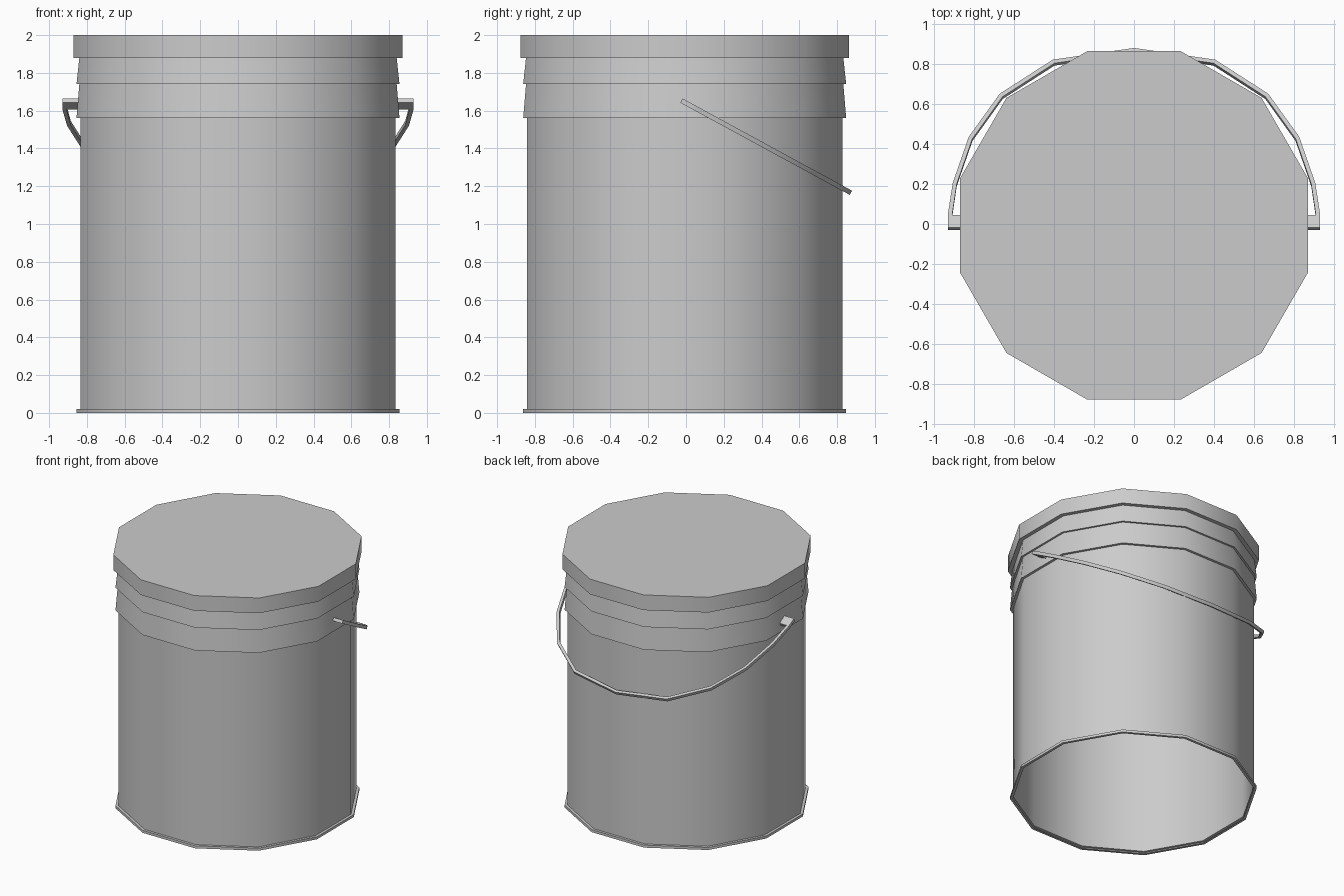
import bpy, bmesh, math
from mathutils import Vector

if "Cube" in bpy.data.objects:
    bpy.data.objects.remove(bpy.data.objects["Cube"])

SIDES = 12
Y_OFF = -0.007


def finish(name, bm):
    mesh = bpy.data.meshes.new(name)
    bm.to_mesh(mesh)
    bm.free()
    ob = bpy.data.objects.new(name, mesh)
    bpy.context.collection.objects.link(ob)
    bpy.ops.object.select_all(action='DESELECT')
    ob.select_set(True)
    bpy.context.view_layer.objects.active = ob
    bpy.ops.object.shade_smooth_by_angle(angle=math.radians(40))
    return ob


def turned(name, profile, cap=False):
    """Twelve-sided shell; profile is (flat-to-centre distance, z), bottom to top."""
    bm = bmesh.new()
    rings = []
    for apothem, z in profile:
        r = apothem / math.cos(math.pi / SIDES)
        rings.append([bm.verts.new((r * math.cos((i + .5) * math.tau / SIDES),
                                    r * math.sin((i + .5) * math.tau / SIDES) + Y_OFF, z))
                      for i in range(SIDES)])
    for a, b in zip(rings, rings[1:]):
        for i in range(SIDES):
            j = (i + 1) % SIDES
            bm.faces.new((a[i], a[j], b[j], b[i]))
    if cap:
        bm.faces.new(rings[-1])
    return finish(name, bm)


# Bucket wall, open underneath, with foot rim and two flared collars
turned("bucket_wall", [(.835, 0), (.855, 0), (.855, .02), (.835, .02), (.835, 1.56),
                       (.855, 1.56), (.84, 1.74), (.855, 1.74), (.84, 1.88)])
# Lid
turned("lid", [(.84, 1.88), (.87, 1.88), (.87, 2.0)], cap=True)

# Carrying handle: flat outline hanging in a sloped plane, both halves mirrored
SLOPE = 0.544
NORMAL = Vector((0, SLOPE, 1)).normalized() * 0.0125
outer = [(.93, .04), (.905, .2), (.825, .43), (.67, .645), (.405, .815), (0, .873)]
inner = [(.908, .04), (.885, .195), (.807, .42), (.656, .63), (.397, .797), (0, .855)]
pin = [(.80, -.024), (.93, -.024), (.93, .04), (.908, .04), (.80, .04)]

bm = bmesh.new()


def slab(points):
    for side in (1, -1):
        mid = [Vector((side * x, y, 1.64 - SLOPE * y)) for x, y in points]
        top = [bm.verts.new(p + NORMAL) for p in mid]
        low = [bm.verts.new(p - NORMAL) for p in mid]
        bm.faces.new(top)
        bm.faces.new(low[::-1])
        for i in range(len(mid)):
            j = (i + 1) % len(mid)
            # skip the centre joint where the halves meet
            if abs(mid[i].x) + abs(mid[j].x) > 1e-6:
                bm.faces.new((top[i], low[i], low[j], top[j]))


slab(outer + inner[::-1])
slab(pin)
bmesh.ops.remove_doubles(bm, verts=bm.verts, dist=1e-4)
bmesh.ops.recalc_face_normals(bm, faces=bm.faces)
bmesh.ops.triangulate(bm, faces=[f for f in bm.faces if len(f.verts) > 5])
finish("handle", bm)
